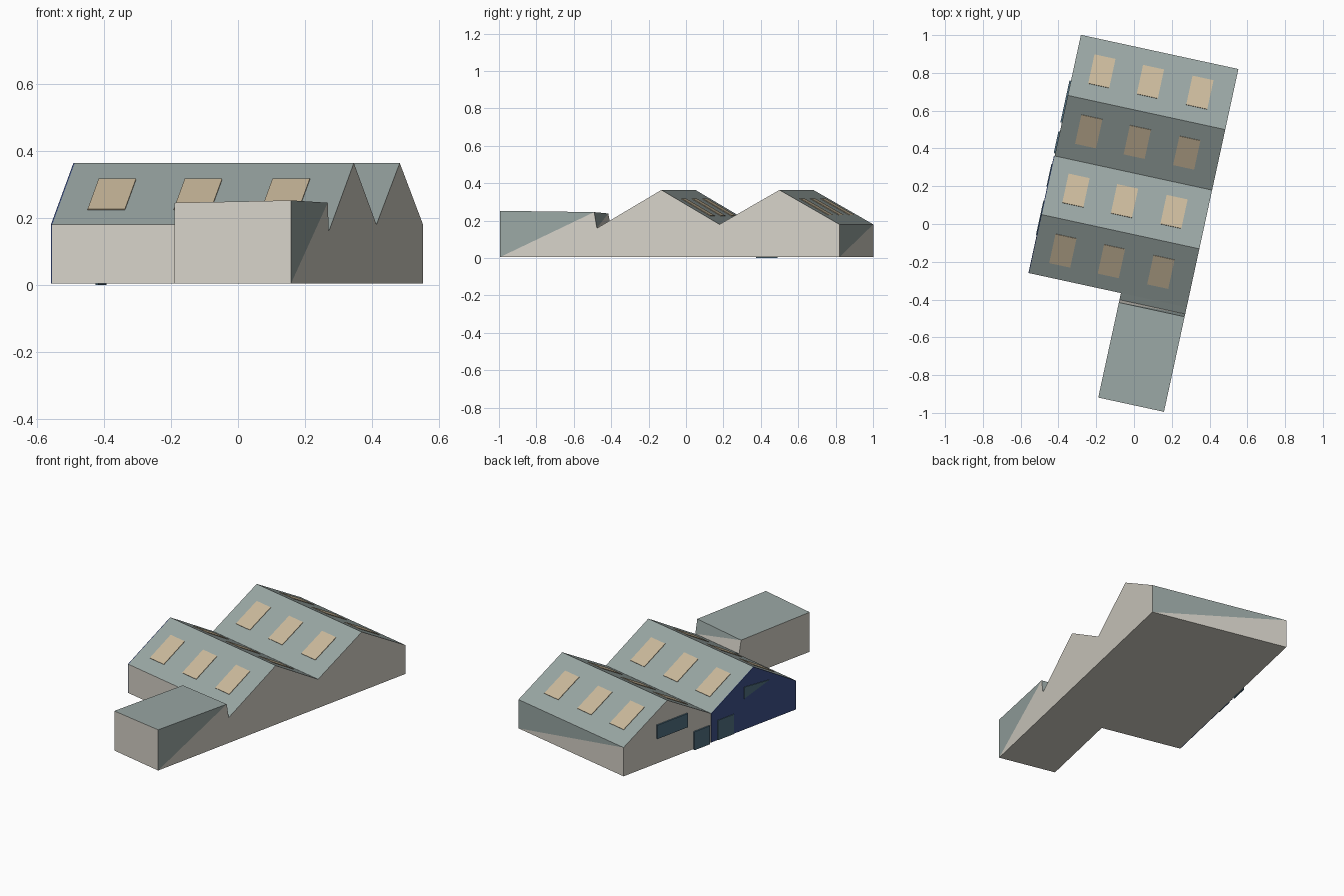
import bpy, bmesh, math
from mathutils import Vector

if "Cube" in bpy.data.objects:
    bpy.data.objects.remove(bpy.data.objects["Cube"])

TURN = math.radians(-12.25)      # whole building is turned on its plot


def material(name, r, g, b):
    m = bpy.data.materials.new(name)
    lin = [(c / 255 / 12.92) if c < 11 else ((c / 255 + 0.055) / 1.055) ** 2.4 for c in (r, g, b)]
    m.diffuse_color = (*lin, 1)
    m.use_nodes = True
    m.node_tree.nodes["Principled BSDF"].inputs["Base Color"].default_value = m.diffuse_color
    return m


WALL = material("pale_wall", 214, 210, 200)
ROOF = material("grey_green_roof", 154, 167, 164)
PANE = material("tan_skylight", 203, 186, 156)
BLUE = material("blue_cladding", 62, 82, 138)
GLASS = material("window_glass", 80, 112, 130)


def make(name, faces, mats):
    """faces: list of (points, material index)"""
    bm = bmesh.new()
    for pts, mi in faces:
        f = bm.faces.new([bm.verts.new(p) for p in pts])
        f.material_index = mi
    bmesh.ops.remove_doubles(bm, verts=bm.verts, dist=0.0005)
    bmesh.ops.recalc_face_normals(bm, faces=bm.faces)
    me = bpy.data.meshes.new(name)
    bm.to_mesh(me)
    bm.free()
    for m in mats:
        me.materials.append(m)
    ob = bpy.data.objects.new(name, me)
    ob.rotation_euler.z = TURN
    bpy.context.collection.objects.link(ob)
    return ob


def plate(name, pts, mat, t):
    """thin slab raised along the normal of a planar outline"""
    p = [Vector(q) for q in pts]
    n = (p[1] - p[0]).cross(p[2] - p[0]).normalized() * t
    q = [a + n for a in p]
    k = len(p)
    faces = [(p[::-1], 0), (q, 0)]
    faces += [([p[i], p[(i + 1) % k], q[(i + 1) % k], q[i]], 0) for i in range(k)]
    return make(name, faces, [mat])


# main dimensions in the building's own axes (u across, v along)
U0, U1, UE = -0.487, 0.366, 0.01
BASE, EAVE, RIDGE = 0.005, 0.18, 0.364
VF, R1, VALLEY, R2, VB = -0.372, -0.055, 0.263, 0.591, 0.919
roofline = [(VF, EAVE), (R1, RIDGE), (VALLEY, EAVE), (R2, RIDGE), (VB, EAVE)]

# twin-gabled hall
outline = [(VF, BASE)] + roofline + [(VB, BASE)]
faces = [([(u, v, z) for v, z in outline], 0) for u in (U0, U1)]
for (va, za), (vb, zb) in zip(roofline, roofline[1:]):
    faces.append(([(U0, va, za), (U1, va, za), (U1, vb, zb), (U0, vb, zb)], 1))
faces += [
    ([(U0, VF, BASE), (U1, VF, BASE), (U1, VB, BASE), (U0, VB, BASE)], 0),
    ([(U0, VF, BASE), (U1, VF, BASE), (U1, VF, EAVE), (U0, VF, EAVE)], 0),
    # rear wall, half of it in roof colour
    ([(U1, VB, BASE), (U1, VB, EAVE), (U0, VB, EAVE)], 1),
    ([(U1, VB, BASE), (U0, VB, EAVE), (U0, VB, BASE)], 0),
]
make("hall", faces, [WALL, ROOF])

# flat-roofed front extension with a small gutter notch against the hall
VX = -0.938
section = [(VX, BASE), (VX, 0.249), (-0.423, 0.242), (-0.408, 0.16), (VF, EAVE), (VF, BASE)]


def ext(u, i):
    v, z = section[i]
    return (u, v, z + (0.02 * (u - 0.19) if z > 0.2 else 0))


def strip(i, j):
    return [ext(UE, i), ext(U1, i), ext(U1, j), ext(UE, j)]


faces = [
    ([ext(UE, i) for i in range(6)], 0),
    # right wall, upper triangle in roof colour
    ([ext(U1, i) for i in (0, 1, 2)], 1),
    ([ext(U1, i) for i in (0, 2, 3, 4, 5)], 0),
    (strip(0, 1), 0), (strip(1, 2), 1), (strip(3, 4), 1), (strip(5, 0), 0),
    # gutter upstand, split diagonally
    ([ext(U1, 3), ext(U1, 2), ext(UE, 2)], 1),
    ([ext(U1, 3), ext(UE, 2), ext(UE, 3)], 0),
]
make("front_extension", faces, [WALL, ROOF])

# three skylights on each of the four roof slopes
pitch = (RIDGE - EAVE) / 0.3225
for ridge in (R1, R2):
    for side in (-1, 1):
        run = abs({(R1, -1): VF, (R1, 1): VALLEY, (R2, -1): VALLEY, (R2, 1): VB}[ridge, side] - ridge)
        slope = (RIDGE - EAVE) / run
        va, vb = sorted((ridge + side * 0.084, ridge + side * 0.241))
        za, zb = (RIDGE - slope * abs(v - ridge) for v in (va, vb))
        for u in (-0.338, -0.075, 0.193):
            a, b = u - 0.057, u + 0.057
            plate("skylight", [(a, va, za), (b, va, za), (b, vb, zb), (a, vb, zb)], PANE, 0.003)

# blue cladding on the front gable of the left side
plate("blue_gable", [(U0, VALLEY, BASE), (U0, VF, BASE), (U0, VF, EAVE),
                     (U0, R1, RIDGE), (U0, VALLEY, EAVE)], BLUE, 0.004)

# openings on the left side: name, v back, v front, bottom, top
for name, va, vb, z0, z1 in [("side_window", 0.67, 0.444, 0.156, 0.24),
                             ("side_door", 0.394, 0.277, 0.0, 0.112),
                             ("blue_gable_door", 0.217, 0.096, 0.005, 0.125)]:
    plate(name, [(U0, va, z0), (U0, vb, z0), (U0, vb, z1), (U0, va, z1)], GLASS, 0.008)
plate("gable_window", [(U0, 0.02, 0.195), (U0, -0.168, 0.25), (U0, 0.02, 0.265)], GLASS, 0.008)
